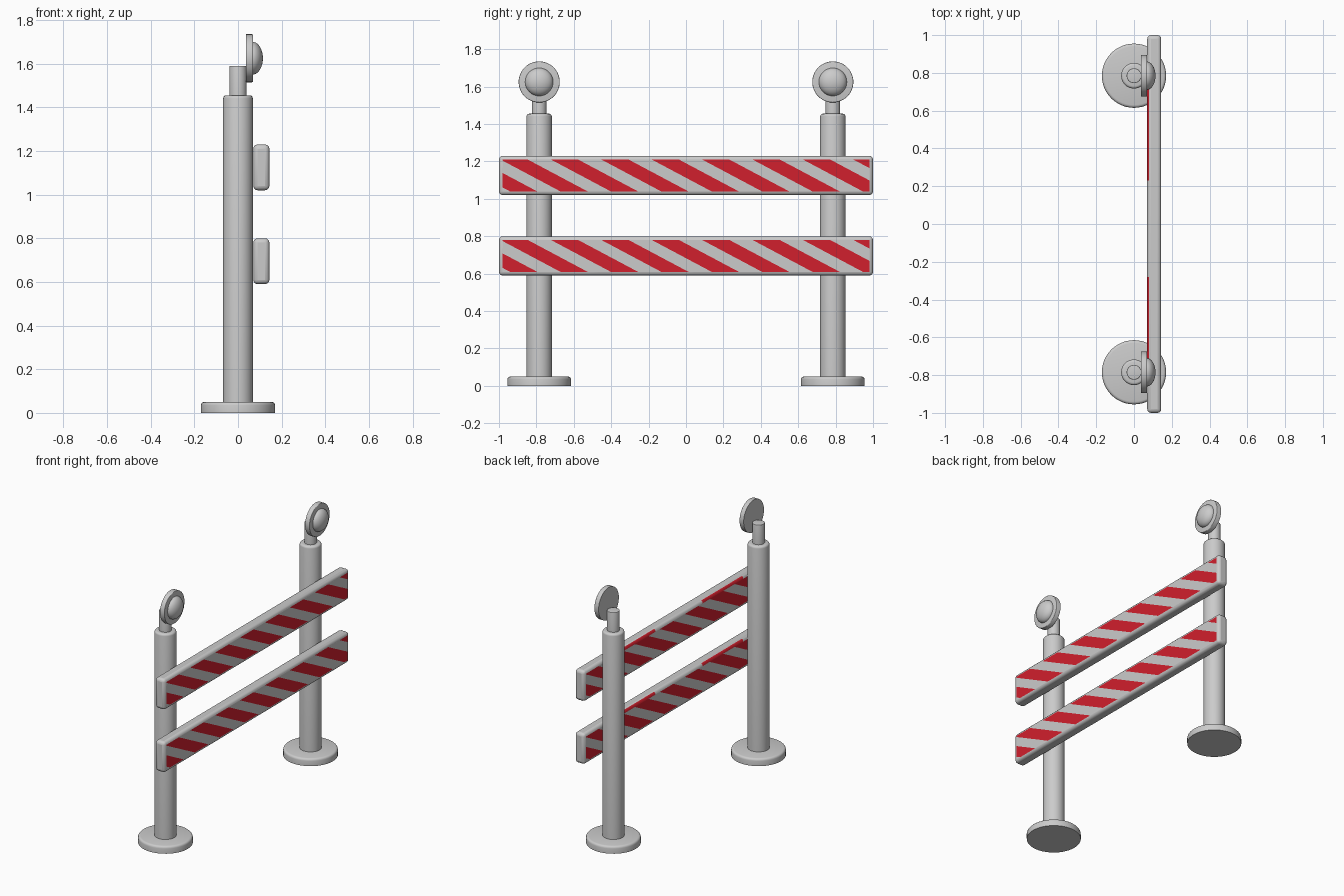
import bpy, bmesh, math
from mathutils import Vector

if "Cube" in bpy.data.objects:
    bpy.data.objects.remove(bpy.data.objects["Cube"])


def material(name, rgb):
    m = bpy.data.materials.new(name)
    m.diffuse_color = (*rgb, 1)
    m.use_nodes = True
    m.node_tree.nodes["Principled BSDF"].inputs["Base Color"].default_value = m.diffuse_color
    return m


GREY = material("light grey", (0.60, 0.60, 0.60))
RED = material("signal red", (0.64, 0.014, 0.026))


def make_object(name, bm, mats):
    me = bpy.data.meshes.new(name)
    bm.to_mesh(me)
    bm.free()
    for m in mats:
        me.materials.append(m)
    ob = bpy.data.objects.new(name, me)
    bpy.context.collection.objects.link(ob)
    return ob


def lathe(name, profile, loc, axis='Z', sides=48):
    """Spin (radius, height) points around z, or around x for axis='X'."""
    bm = bmesh.new()
    vs = [bm.verts.new((r, 0, h)) for r, h in profile]
    es = [bm.edges.new(p) for p in zip(vs, vs[1:])]
    bmesh.ops.spin(bm, geom=vs + es, cent=(0, 0, 0), axis=(0, 0, 1),
                   angle=2 * math.pi, steps=sides)
    bmesh.ops.remove_doubles(bm, verts=bm.verts, dist=1e-5)
    bmesh.ops.recalc_face_normals(bm, faces=bm.faces)
    ob = make_object(name, bm, [GREY])
    ob.location = loc
    if axis == 'X':
        ob.rotation_euler = (0, math.pi / 2, 0)
    bpy.ops.object.select_all(action='DESELECT')
    ob.select_set(True)
    bpy.context.view_layer.objects.active = ob
    bpy.ops.object.shade_smooth_by_angle(angle=math.radians(35))
    return ob


def rod(r, z0, z1, b):
    """Closed cylinder profile with a rounded top edge."""
    arc = [(r - b + b * math.cos(a), z1 - b + b * math.sin(a))
           for a in (math.radians(d) for d in (0, 30, 60, 90))]
    return [(0, z0), (r, z0)] + arc + [(0, z1)]


# Posts, bases, stems and round lamps
for side, y in (("left", -0.785), ("right", 0.785)):
    lathe(side + "_base", rod(0.17, 0, 0.05, 0.015), (0, y, 0))
    lathe(side + "_post", rod(0.068, 0.04, 1.455, 0.014), (0, y, 0))
    lathe(side + "_stem", rod(0.039, 1.44, 1.59, 0.003), (0, y, 0))
    lathe(side + "_lamp_disc", rod(0.11, 0, 0.033, 0.004), (0.036, y, 1.625), 'X')
    dome = [(0.075 * math.cos(a), 0.047 * math.sin(a))
            for a in (i * math.pi / 20 for i in range(10))] + [(0, 0.047)]
    lathe(side + "_lamp_lens", dome, (0.067, y, 1.625), 'X')

# Striped boards
X0, X1, HEIGHT, EDGE = 0.07, 0.144, 0.21, 0.02
PERIOD, DUTY, START, SLOPE = 0.2695, 0.54, -0.722, 1.88


def cut(bm, faces, co, no):
    """Cut the given faces by a plane and return all resulting pieces."""
    geom = set(faces)
    for f in faces:
        geom.update(f.edges)
        geom.update(f.verts)
    res = bmesh.ops.bisect_plane(bm, geom=list(geom), dist=1e-5,
                                 plane_co=co, plane_no=no)
    return [g for g in res["geom"] if isinstance(g, bmesh.types.BMFace)]


def board(name, z0):
    bm = bmesh.new()
    bmesh.ops.create_cube(bm, size=1)
    for v in bm.verts:
        v.co = Vector(((X0 + X1) / 2 + v.co.x * (X1 - X0), v.co.y * 2,
                       z0 + HEIGHT / 2 + v.co.z * HEIGHT))
    bmesh.ops.bevel(bm, geom=list(bm.edges), offset=EDGE, segments=3,
                    profile=0.5, affect='EDGES')
    bm.normal_update()
    for f in bm.faces:
        f.smooth = max(abs(c) for c in f.normal) < 0.999
    zt = z0 + HEIGHT - EDGE
    # diagonal stripes on the two wide faces
    for s in (1, -1):
        faces = [f for f in bm.faces if f.normal.x * s > 0.999]
        for k in range(-3, 9):
            for w in (0, DUTY):
                y = START + (k + w) * PERIOD
                faces = cut(bm, faces, (0, y * s, zt), (0, s, SLOPE))
        for f in faces:
            c = f.calc_center_median()
            u = (c.y * s - SLOPE * (zt - c.z) - START) / PERIOD
            f.material_index = int(u % 1 < DUTY)
    # red slivers along the rear upper edge
    bm.normal_update()
    rim = [f for f in bm.faces if f.normal.z > 0.1 and f.normal.x < -0.5
           and abs(f.normal.y) < 0.05]
    for y in (-0.72, -0.28, 0.23, 0.72):
        rim = cut(bm, rim, (0, y, 0), (0, 1, 0))
    for f in rim:
        y = f.calc_center_median().y
        f.material_index = int(-0.72 < y < -0.28 or 0.23 < y < 0.72)
    return make_object(name, bm, [GREY, RED])


board("lower_board", 0.59)
board("upper_board", 1.02)
